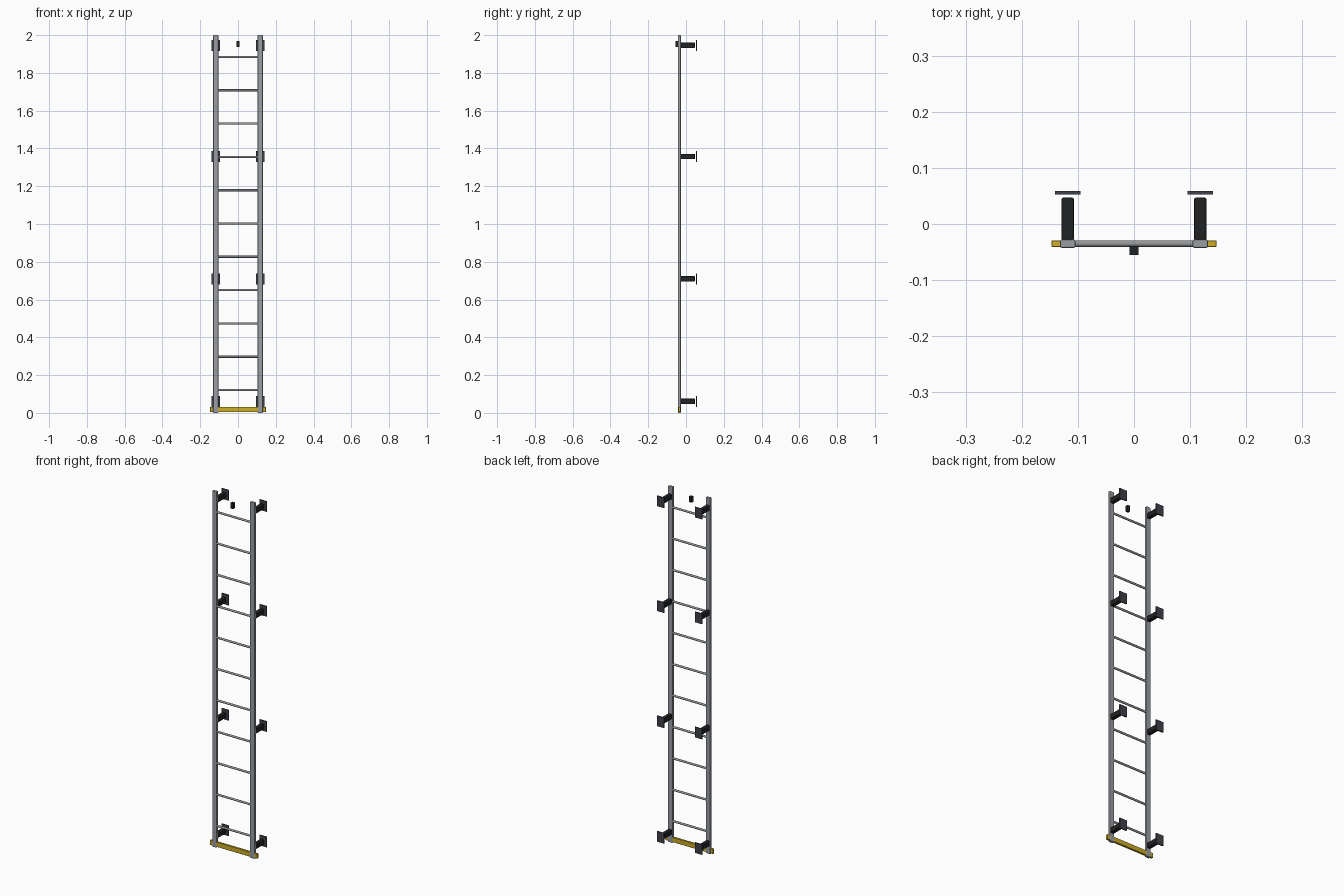
import bpy, bmesh
from mathutils import Vector

if "Cube" in bpy.data.objects:
    bpy.data.objects.remove(bpy.data.objects["Cube"])

def material(name, rgb):
    m = bpy.data.materials.new(name)
    m.diffuse_color = (*rgb, 1)
    m.use_nodes = True
    m.node_tree.nodes["Principled BSDF"].inputs["Base Color"].default_value = m.diffuse_color
    return m

STEEL = material("steel", (0.32, 0.34, 0.37))
RUNG = material("rung_steel", (0.30, 0.31, 0.32))
BLACK = material("black_rubber", (0.015, 0.016, 0.018))
PLATE = material("plate_dark", (0.05, 0.055, 0.07))
YELLOW = material("safety_yellow", (0.62, 0.42, 0.02))

def box(name, lo, hi, mat, bevel=0.0, segments=1):
    """Box between two corners, optionally with bevelled edges."""
    lo, hi = Vector(lo), Vector(hi)
    bm = bmesh.new()
    bmesh.ops.create_cube(bm, size=1)
    for v in bm.verts:
        v.co = (lo + hi) / 2 + v.co * (hi - lo)
    if bevel:
        bmesh.ops.bevel(bm, geom=bm.edges[:], offset=bevel, segments=segments,
                        profile=0.5, affect='EDGES')
    me = bpy.data.meshes.new(name)
    bm.to_mesh(me)
    bm.free()
    me.materials.append(mat)
    ob = bpy.data.objects.new(name, me)
    bpy.context.collection.objects.link(ob)
    return ob

def rod_x(name, half, y, z, r, mat):
    """Round rod along x."""
    bpy.ops.mesh.primitive_cylinder_add(vertices=16, radius=r, depth=2 * half,
                                        location=(0, y, z), rotation=(0, 1.5707963, 0))
    ob = bpy.context.object
    ob.name = name
    ob.data.materials.append(mat)
    bpy.ops.object.shade_smooth_by_angle()

RAIL_X, RAIL_Y = 0.118, -0.035

for side, s in (("left", -1), ("right", 1)):
    x = s * RAIL_X
    # Side rails
    box(f"{side}_rail", (x - 0.0135, RAIL_Y - 0.0075, 0), (x + 0.0135, RAIL_Y + 0.0075, 2),
        STEEL, 0.0025, 2)
    # Wall standoffs and mounting plates
    for i, z in enumerate((0.061, 0.71, 1.357, 1.946)):
        box(f"{side}_standoff_{i}", (x - 0.011, -0.029, z - 0.014), (x + 0.011, 0.047, z + 0.014),
            BLACK, 0.003, 2)
        box(f"{side}_plate_{i}", (x - 0.0225, 0.0525, z - 0.029), (x + 0.0225, 0.0585, z + 0.029), PLATE)

# Rungs
for i in range(11):
    rod_x(f"rung_{i}", 0.108, RAIL_Y, 0.121 + i * 0.1763, 0.0058, RUNG)

# Yellow foot bar
box("foot_bar", (-0.147, -0.041, 0.005), (0.147, -0.029, 0.032), YELLOW, 0.001)

# Small block between the rail tops
box("top_block", (-0.008, -0.055, 1.938), (0.008, -0.039, 1.970), BLACK)
